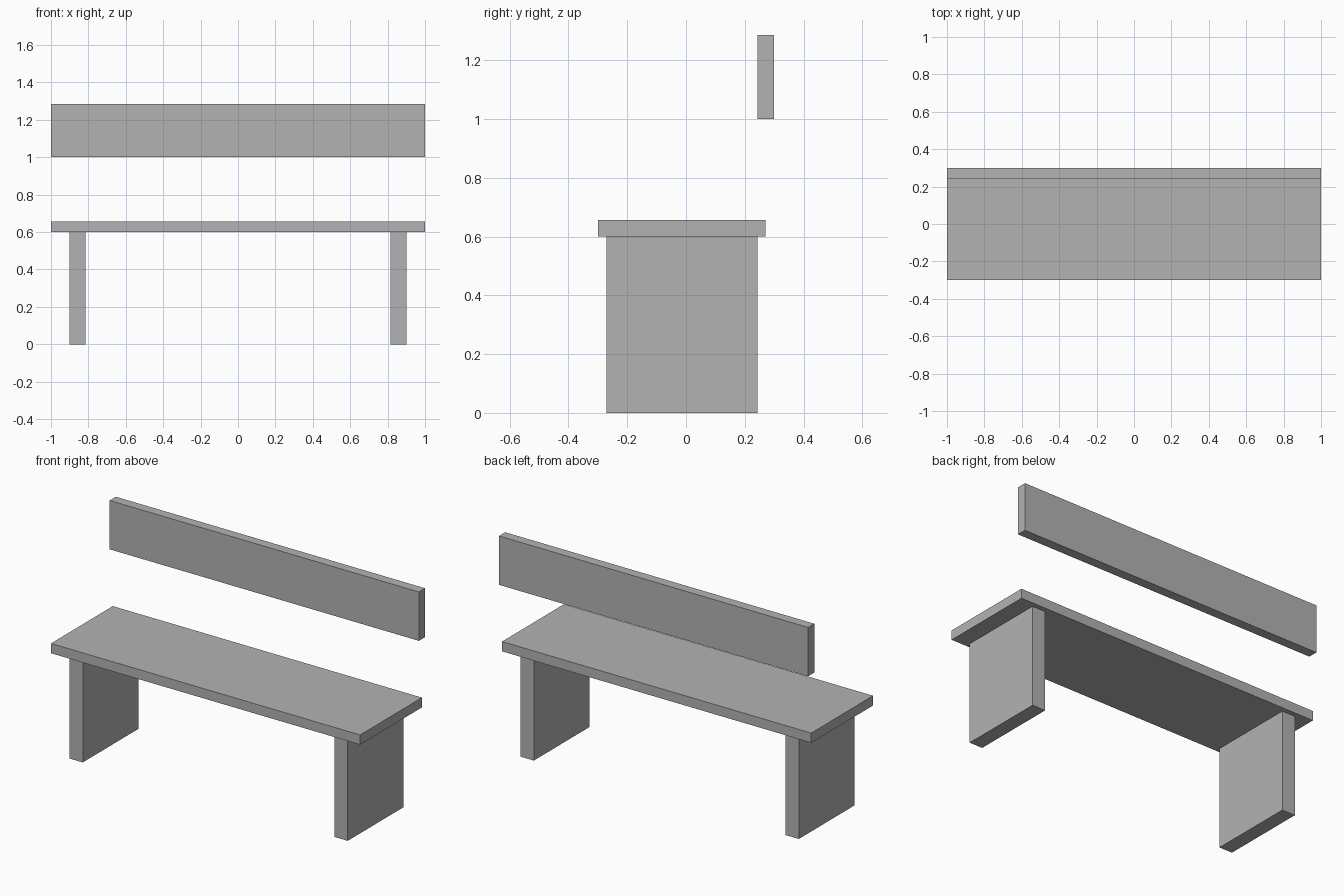
import bpy
from mathutils import Vector

cube = bpy.data.objects.get("Cube")
if cube:
    bpy.data.objects.remove(cube, do_unlink=True)

U = 2 / 70  # design unit: the bench is 70 units long

grey = bpy.data.materials.new("plain grey")
grey.use_nodes = True
colour = (0.45, 0.45, 0.45, 1)
grey.diffuse_color = colour
grey.node_tree.nodes["Principled BSDF"].inputs["Base Color"].default_value = colour


def board(name, low, high):
    """Rectangular board between two opposite corners, in design units."""
    low, high = Vector(low) * U, Vector(high) * U
    bpy.ops.mesh.primitive_cube_add(size=1, location=(low + high) / 2)
    obj = bpy.context.object
    obj.name = obj.data.name = name
    obj.scale = high - low
    bpy.ops.object.transform_apply(location=False, rotation=False, scale=True)
    obj.data.materials.append(grey)
    return obj


# Seat plank, overhanging the legs
board("seat", (-35, -10.5, 21), (35, 9.5, 23))

# Floating back rest plank
board("back_rest", (-35, 8.5, 35), (35, 10.5, 45))

# Slab legs, mirrored left and right
for name, side in (("left_leg", 1), ("right_leg", -1)):
    x = side * 30
    board(name, (x - 1.5, -9.5, 0), (x + 1.5, 8.5, 21))
